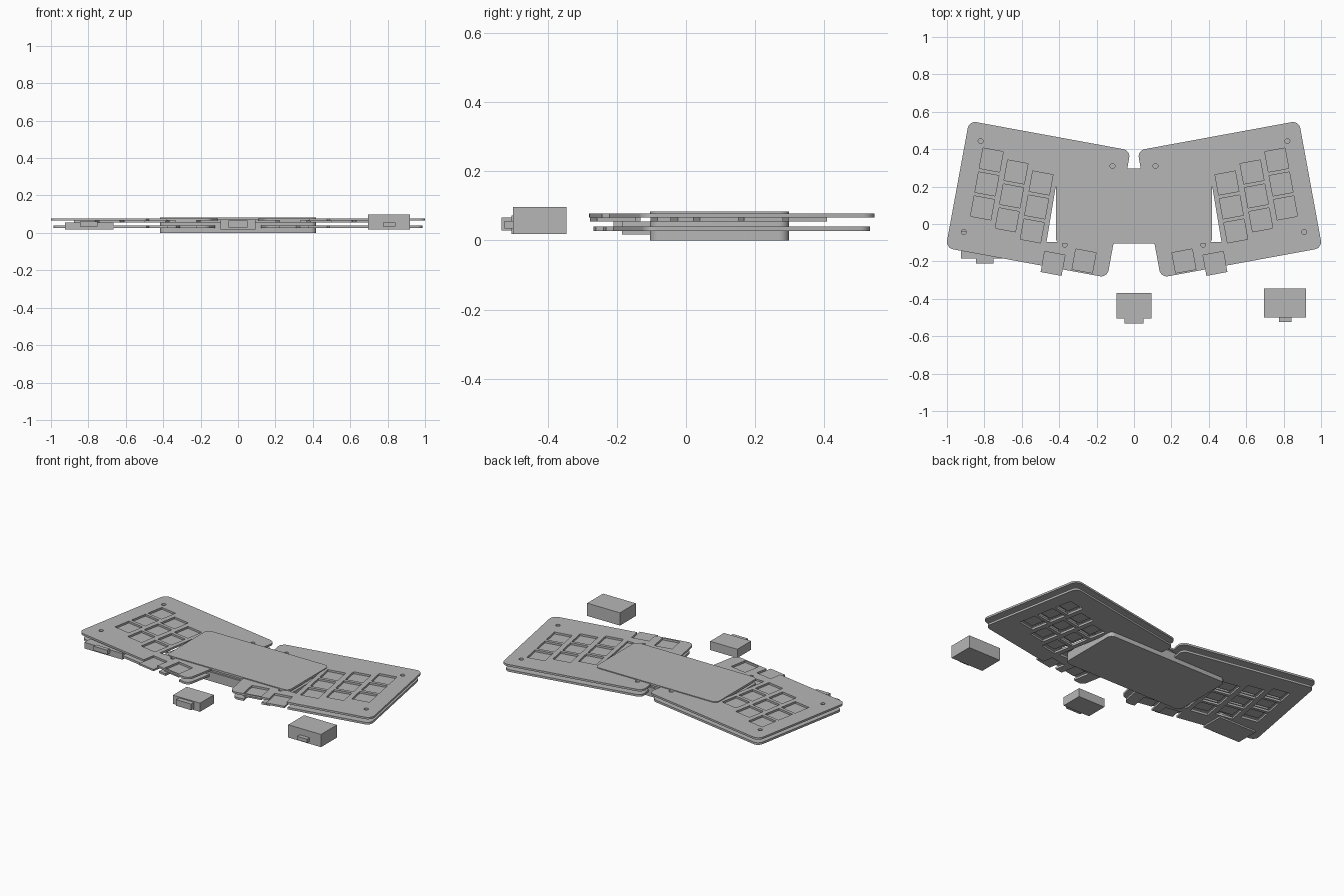
import bpy, bmesh, math
from mathutils import Matrix, Vector

if "Cube" in bpy.data.objects:
    bpy.data.objects.remove(bpy.data.objects["Cube"])

grey = bpy.data.materials.new("plain_grey")
grey.use_nodes = True
COLOUR = (0.47, 0.47, 0.47, 1)
grey.diffuse_color = COLOUR
grey.node_tree.nodes["Principled BSDF"].inputs["Base Color"].default_value = COLOUR

TILT = math.radians(10.4)
CENTRE = Vector((0.5125, 0.1325))
KEY = 0.11


def rounded(w, h, r, centre=(0, 0), angle=0.0, steps=6):
    """Outline of a rounded rectangle, counter-clockwise."""
    pts = []
    rot = Matrix.Rotation(angle, 2)
    for i, (sx, sy) in enumerate(((1, 1), (-1, 1), (-1, -1), (1, -1))):
        for k in range(steps + 1 if r else 1):
            a = math.pi / 2 * (i + k / steps)
            p = Vector((sx * (w / 2 - r) + r * math.cos(a), sy * (h / 2 - r) + r * math.sin(a)))
            pts.append(rot @ p + Vector(centre))
    return pts


def slab(name, outlines, z0, z1, side=1):
    """Extrude flat outlines from z0 to z1; side -1 mirrors in x."""
    bm = bmesh.new()
    for pts in outlines:
        low = [bm.verts.new((side * p[0], p[1], z0)) for p in pts]
        high = [bm.verts.new((side * p[0], p[1], z1)) for p in pts]
        bm.faces.new(low[::-1])
        bm.faces.new(high)
        n = len(pts)
        for i in range(n):
            j = (i + 1) % n
            bm.faces.new((low[i], low[j], high[j], high[i]))
    bmesh.ops.recalc_face_normals(bm, faces=bm.faces)
    mesh = bpy.data.meshes.new(name)
    bm.to_mesh(mesh)
    bm.free()
    mesh.materials.append(grey)
    ob = bpy.data.objects.new(name, mesh)
    bpy.context.collection.objects.link(ob)
    return ob


def smooth(ob):
    bpy.ops.object.select_all(action='DESELECT')
    ob.select_set(True)
    bpy.context.view_layer.objects.active = ob
    bpy.ops.object.shade_smooth_by_angle(angle=math.radians(30))


def cut(ob, outlines, side):
    """Punch the outlines through a slab."""
    tool = slab("hole_cutter", outlines, -0.1, 0.2, side)
    mod = ob.modifiers.new("holes", 'BOOLEAN')
    mod.operation = 'DIFFERENCE'
    mod.solver = 'EXACT'
    mod.object = tool
    bpy.context.view_layer.objects.active = ob
    bpy.ops.object.modifier_apply(modifier=mod.name)
    bpy.data.objects.remove(tool)


def box(name, x0, x1, y0, y1, z0, z1):
    return slab(name, [[(x0, y0), (x1, y0), (x1, y1), (x0, y1)]], z0, z1)


# Key positions: three staggered columns and two thumb keys
down = Vector((0.0235, -0.128))
keys = [Vector(top) + down * row
        for top in ((0.763, 0.342), (0.631, 0.278), (0.497, 0.219)) for row in range(3)]
keys += [Vector((0.267, -0.198)), Vector((0.433, -0.211))]
screws = [(0.82, 0.443), (0.115, 0.31), (0.91, -0.043), (0.37, -0.111)]

key_holes = [rounded(KEY, KEY, 0, c, TILT) for c in keys]
screw_holes = [rounded(0.026, 0.026, 0.0129, c) for c in screws]
case_hole = [(-0.1, -0.096), (0.468, -0.096), (0.41, 0.25), (-0.1, 0.25)]

# Both halves: top plate, bottom plate and the key tiles between them
for side, label in ((1, "left"), (-1, "right")):
    top = slab(label + "_top_plate", [rounded(0.878, 0.691, 0.04, CENTRE, TILT)], 0.066, 0.078, side)
    cut(top, key_holes + screw_holes + [case_hole], side)
    smooth(top)
    bottom = slab(label + "_bottom_plate", [rounded(0.853, 0.668, 0.035, CENTRE, TILT)], 0.027, 0.04, side)
    cut(bottom, key_holes + [case_hole], side)
    smooth(bottom)
    for i, c in enumerate(keys):
        slab(f"{label}_key_tile_{i + 1}", [rounded(KEY + 0.004, KEY + 0.004, 0, c, TILT)],
             0.055, 0.066, side)

# Central case with its lid
mid = (0, 0.097)
smooth(slab("case_body", [rounded(0.836, 0.402, 0.03, mid)], 0, 0.056))
smooth(slab("case_core", [rounded(0.8, 0.38, 0.02, mid)], 0.056, 0.07))
smooth(slab("case_lid", [rounded(0.836, 0.402, 0.03, mid)], 0.07, 0.083))

# Connector blocks, each with a port on its front
box("side_connector", -0.925, -0.665, -0.185, -0.04, 0.017, 0.055)
box("side_connector_port", -0.845, -0.75, -0.21, -0.185, 0.035, 0.062)
box("front_connector", -0.093, 0.093, -0.505, -0.37, 0.018, 0.072)
box("front_connector_port", -0.052, 0.052, -0.533, -0.505, 0.028, 0.066)
box("large_block", 0.695, 0.92, -0.5, -0.345, 0.018, 0.097)
box("large_block_port", 0.775, 0.842, -0.525, -0.5, 0.034, 0.056)
